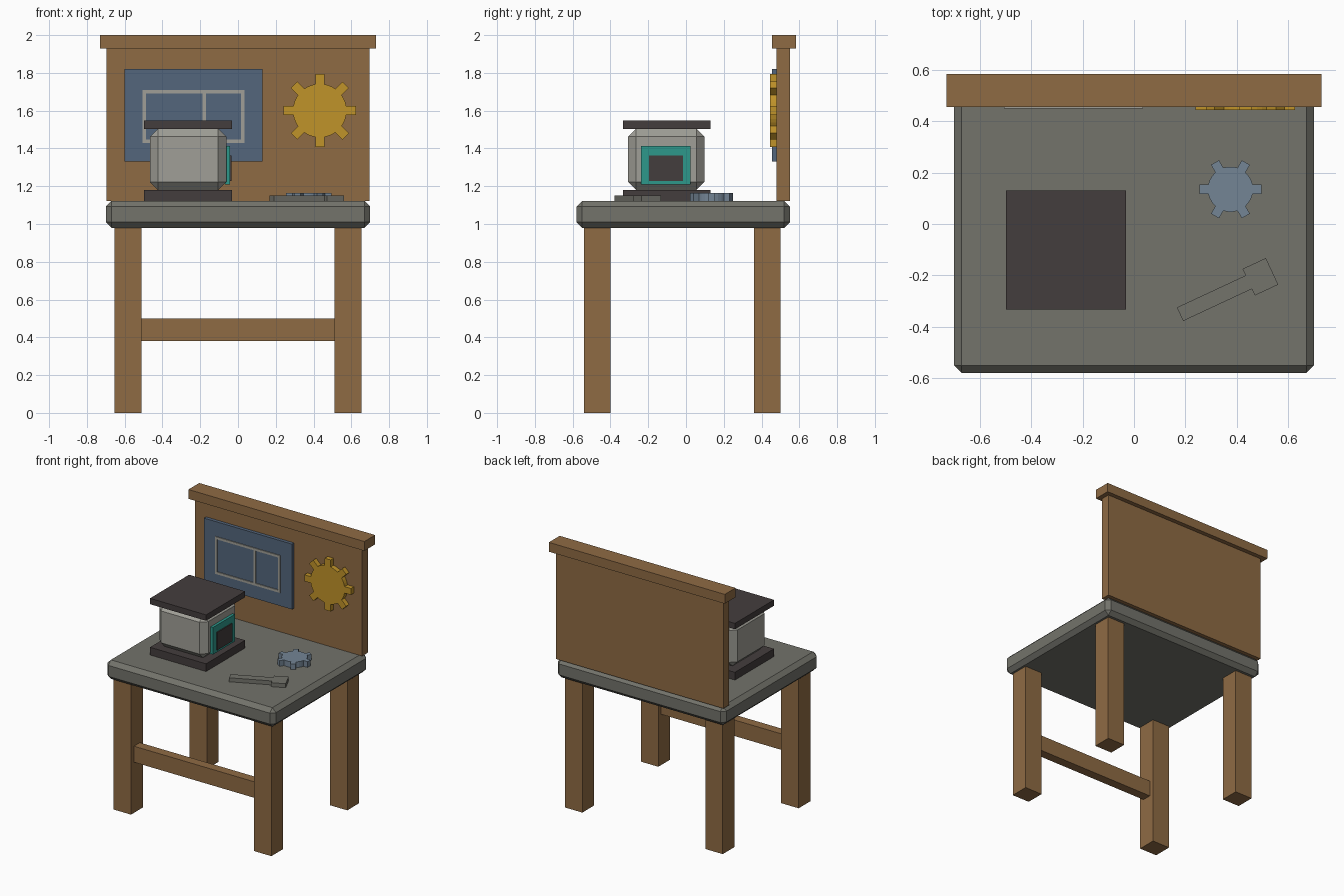
import bpy, bmesh, math
from mathutils import Matrix, Vector

cube = bpy.data.objects.get("Cube")
if cube:
    bpy.data.objects.remove(cube, do_unlink=True)


def material(name, rgb):
    """Flat material from an sRGB colour."""
    lin = [((c / 255 + 0.055) / 1.055) ** 2.4 for c in rgb]
    m = bpy.data.materials.new(name)
    m.use_nodes = True
    m.diffuse_color = (*lin, 1)
    m.node_tree.nodes["Principled BSDF"].inputs["Base Color"].default_value = (*lin, 1)
    return m


WOOD = material("brown wood", (143, 107, 68))
STONE = material("worktop grey", (115, 115, 107))
DARK = material("charcoal", (68, 61, 61))
PALE = material("pale grey", (160, 159, 151))
TEAL = material("teal", (45, 152, 139))
BLUE = material("plan blue", (84, 102, 124))
GOLD = material("gold", (192, 147, 41))
STEEL = material("blue steel", (116, 133, 149))


def finish(name, bm, mat, matrix=None):
    bmesh.ops.recalc_face_normals(bm, faces=bm.faces)
    mesh = bpy.data.meshes.new(name)
    bm.to_mesh(mesh)
    bm.free()
    mesh.materials.append(mat)
    obj = bpy.data.objects.new(name, mesh)
    if matrix:
        obj.matrix_world = matrix
    bpy.context.collection.objects.link(obj)
    return obj


def box(name, x, y, z, mat, bevel=0):
    """Box from (min, max) ranges, with optional chamfered edges."""
    bm = bmesh.new()
    bmesh.ops.create_cube(bm, size=1)
    for v in bm.verts:
        v.co = Vector([(a + b) / 2 + c * (b - a) for (a, b), c in zip((x, y, z), v.co)])
    if bevel:
        bmesh.ops.bevel(bm, geom=bm.edges[:], offset=bevel, segments=1,
                        affect='EDGES', profile=0.5)
    return finish(name, bm, mat)


def prism(name, outline, depth, mat, matrix):
    """Extrude a flat outline upwards in its own frame."""
    bm = bmesh.new()
    face = bm.faces.new([bm.verts.new((px, py, 0)) for px, py in outline])
    new = bmesh.ops.extrude_face_region(bm, geom=[face])["geom"]
    bmesh.ops.translate(bm, vec=(0, 0, depth),
                        verts=[g for g in new if isinstance(g, bmesh.types.BMVert)])
    return finish(name, bm, mat, matrix)


def gear_outline(teeth, root, tip, half):
    """Straight-sided teeth around a round body."""
    pts = []
    edge = math.asin(half / root)
    step = math.tau / teeth
    for i in range(teeth):
        a = i * step
        c, s = math.cos(a), math.sin(a)
        r = root * math.cos(edge)
        for u, v in ((r, -half), (tip, -half), (tip, half), (r, half)):
            pts.append((u * c - v * s, u * s + v * c))
        for k in (1, 2):
            b = a + edge + (step - 2 * edge) * k / 3
            pts.append((root * math.cos(b), root * math.sin(b)))
    return pts


# Table
box("tabletop", (-0.70, 0.70), (-0.58, 0.55), (0.98, 1.122), STONE, 0.03)
for side, sx in (("left", 1), ("right", -1)):
    for end, y in (("front", (-0.54, -0.40)), ("back", (0.36, 0.50))):
        xs = sorted((sx * 0.51, sx * 0.655))
        box(f"{end}_{side}_leg", xs, y, (0, 0.98), WOOD)
box("front_rail", (-0.51, 0.51), (-0.505, -0.435), (0.38, 0.50), WOOD)

# Back panel with its cap
box("back_panel", (-0.695, 0.695), (0.48, 0.55), (1.122, 1.93), WOOD)
box("panel_cap", (-0.73, 0.73), (0.455, 0.583), (1.93, 2.0), WOOD)

# Pinned plan with drawn lines
box("plan_sheet", (-0.60, 0.13), (0.455, 0.48), (1.33, 1.82), BLUE)
LINE_Y = (0.449, 0.455)
for i, z in enumerate((1.43, 1.692)):
    box(f"plan_line_across_{i}", (-0.505, 0.035), LINE_Y, (z, z + 0.018), PALE)
for i, x in enumerate((-0.505, -0.187, 0.017)):
    box(f"plan_line_upright_{i}", (x, x + 0.018), LINE_Y, (1.448, 1.692), PALE)

# Gears
prism("wall_gear", gear_outline(8, 0.142, 0.193, 0.024), 0.036, GOLD,
      Matrix.Translation((0.433, 0.48, 1.60)) @ Matrix.Rotation(math.pi / 2, 4, 'X'))
prism("table_gear", gear_outline(6, 0.088, 0.12, 0.018), 0.043, STEEL,
      Matrix.Translation((0.375, 0.135, 1.122)))

# Hand tool lying on the table
H, W = 0.029, 0.057
prism("hand_tool", [(0, -H), (0.295, -H), (0.295, -W), (0.395, -W),
                    (0.395, W), (0.295, W), (0.295, H), (0, H)], 0.03, STONE,
      Matrix.Translation((0.179, -0.351, 1.122)) @ Matrix.Rotation(math.radians(25), 4, 'Z'))

# Machine with a screen on its left side
PLATE_X, PLATE_Y = (-0.497, -0.032), (-0.333, 0.13)
box("machine_base", PLATE_X, PLATE_Y, (1.122, 1.18), DARK)
box("machine_body", (-0.467, -0.062), (-0.307, 0.098), (1.18, 1.505), PALE, 0.043)
box("machine_lid", PLATE_X, PLATE_Y, (1.503, 1.547), DARK)
box("screen_frame", (-0.07, -0.042), (-0.237, 0.023), (1.21, 1.413), TEAL)
box("screen", (-0.05, -0.035), (-0.195, -0.016), (1.228, 1.362), DARK)
